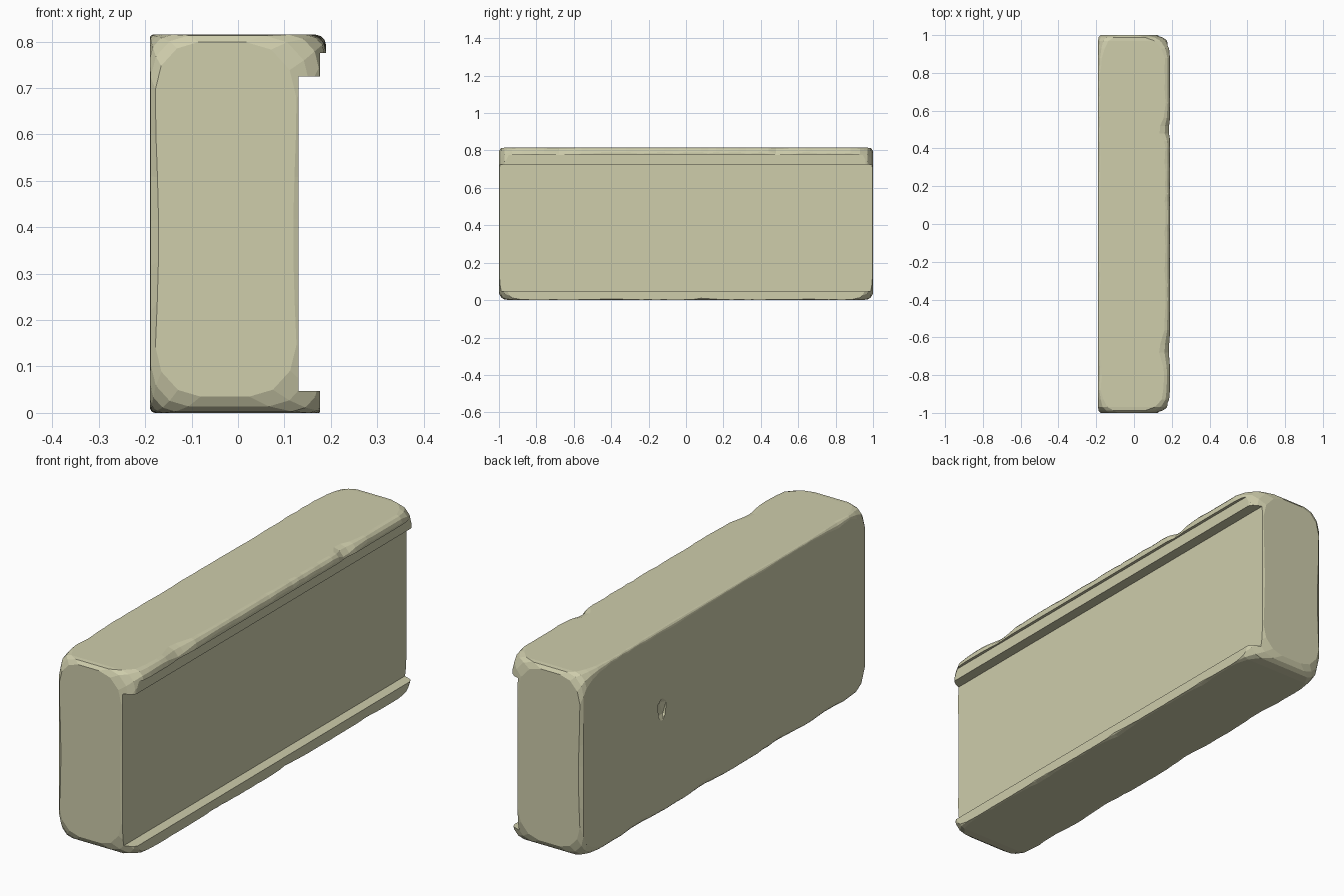
import bpy, bmesh, math, random

if "Cube" in bpy.data.objects:
    bpy.data.objects.remove(bpy.data.objects["Cube"])

random.seed(4)


def box(name, x0, x1, y0, y1, z0, z1):
    bpy.ops.mesh.primitive_cube_add(size=1, location=((x0 + x1) / 2, (y0 + y1) / 2, (z0 + z1) / 2))
    ob = bpy.context.object
    ob.name = name
    ob.scale = (x1 - x0, y1 - y0, z1 - z0)
    return ob


def chip(y, chips):
    return sum(d * math.exp(-((y - c) / w) ** 2) for c, w, d in chips)


# Worn spots on the four long edges: (y position, width, depth)
EDGES = {
    "bottom_left": (0.014, [(-0.4, 0.12, 0.012), (0.15, 0.1, 0.015), (0.6, 0.1, 0.012), (-0.75, 0.08, 0.01)]),
    "bottom_right": (0.019, [(-0.4, 0.1, 0.012), (0.1, 0.09, 0.014), (0.65, 0.1, 0.01)]),
    "top_right": (0.025, [(0.5, 0.045, 0.034), (-0.67, 0.08, 0.03), (-0.85, 0.06, 0.006)]),
    "top_left": (0.01, [(0.3, 0.1, 0.005), (-0.78, 0.06, 0.012), (0.9, 0.08, 0.01)]),
}

# Per distance from the end: side insets (left, right, bottom, top), corner size
END_RINGS = [
    (0.0, 0.012, 0.064, 0.035, 0.016, 0.085),
    (0.012, 0.002, 0.035, 0.014, 0.002, 0.07),
    (0.03, 0, 0.016, 0.003, 0, 0.04),
    (0.07, 0, 0.003, 0, 0, 0.016),
    (0.12, 0, 0, 0, 0, 0.004),
]


def section(y, l=0, r=0, b=0, t=0, extra=0, wob=0):
    x0, x1, z0, z1 = -0.19 + l, 0.19 - r, b, 0.815 - t
    size = {k: base + chip(y, c) + extra + random.uniform(-0.003, 0.003) for k, (base, c) in EDGES.items()}
    pts = []

    def corner(cx, cz, sx, sz, start, s):
        for i in range(4):
            a = start + math.pi / 2 * i / 3
            pts.append((cx - sx * s + s * math.cos(a), y, cz - sz * s * 1.1 + 1.1 * s * math.sin(a)))

    def side(x, za, zb, sgn):
        for i in range(1, 6):
            z = za + (zb - za) * i / 6
            w = wob * (0.4 + 0.6 * math.cos((z - 0.38) * 9)) if wob else 0
            pts.append((x - sgn * w, y, z))

    corner(x1, z1, 1, 1, 0, size["top_right"])
    corner(x0, z1, -1, 1, math.pi / 2, size["top_left"])
    side(x0, z1 - 0.11, z0 + 0.11, -1)
    corner(x0, z0, -1, -1, math.pi, size["bottom_left"])
    corner(x1, z0, 1, -1, 1.5 * math.pi, size["bottom_right"])
    side(x1, z0 + 0.11, z1 - 0.11, 1)
    return pts


# Worn stone block lofted along y
rings = [section(-1 + e[0], *e[1:], wob=0.007 if i == 0 else 0) for i, e in enumerate(END_RINGS)]
rings += [section(-0.84 + 1.68 * i / 42) for i in range(43)]
rings += [section(1 - e[0], *e[1:], wob=0.007 if e[0] == 0 else 0) for e in reversed(END_RINGS)]
bm = bmesh.new()
loops = [[bm.verts.new(p) for p in ring] for ring in rings]
for A, B in zip(loops, loops[1:]):
    for i in range(len(A)):
        j = (i + 1) % len(A)
        bm.faces.new((A[i], A[j], B[j], B[i]))
bm.faces.new(loops[0])
bm.faces.new(loops[-1])
bmesh.ops.recalc_face_normals(bm, faces=bm.faces)
mesh = bpy.data.meshes.new("stone_block")
bm.to_mesh(mesh)
bm.free()
block = bpy.data.objects.new("stone_block", mesh)
bpy.context.collection.objects.link(block)

# Cutters: long panel recess, step under the top lip, rim of the lower ledge
cutters = [
    box("panel_recess_cutter", 0.13, 0.3, -1.1, 1.1, 0.047, 0.725),
    box("upper_step_cutter", 0.177, 0.31, -1.11, 1.11, 0.7, 0.775),
    box("lower_rim_cutter", 0.177, 0.32, -1.12, 1.12, -0.1, 0.1),
]

# Small dent in the back face
bpy.ops.mesh.primitive_ico_sphere_add(subdivisions=1, radius=1, location=(-0.195, 0.44, 0.46))
dent = bpy.context.object
dent.name = "dent_cutter"
dent.scale = (0.02, 0.035, 0.06)
cutters.append(dent)

for c in cutters:
    c.hide_render = True
    c.display_type = 'WIRE'
    m = block.modifiers.new(c.name, 'BOOLEAN')
    m.operation = 'DIFFERENCE'
    m.solver = 'EXACT'
    m.object = c

# Pale sandstone colour
mat = bpy.data.materials.new("sandstone")
mat.diffuse_color = (0.62, 0.61, 0.41, 1)
mat.use_nodes = True
mat.node_tree.nodes["Principled BSDF"].inputs["Base Color"].default_value = mat.diffuse_color
mesh.materials.append(mat)
for c in cutters:
    c.data.materials.append(mat)
